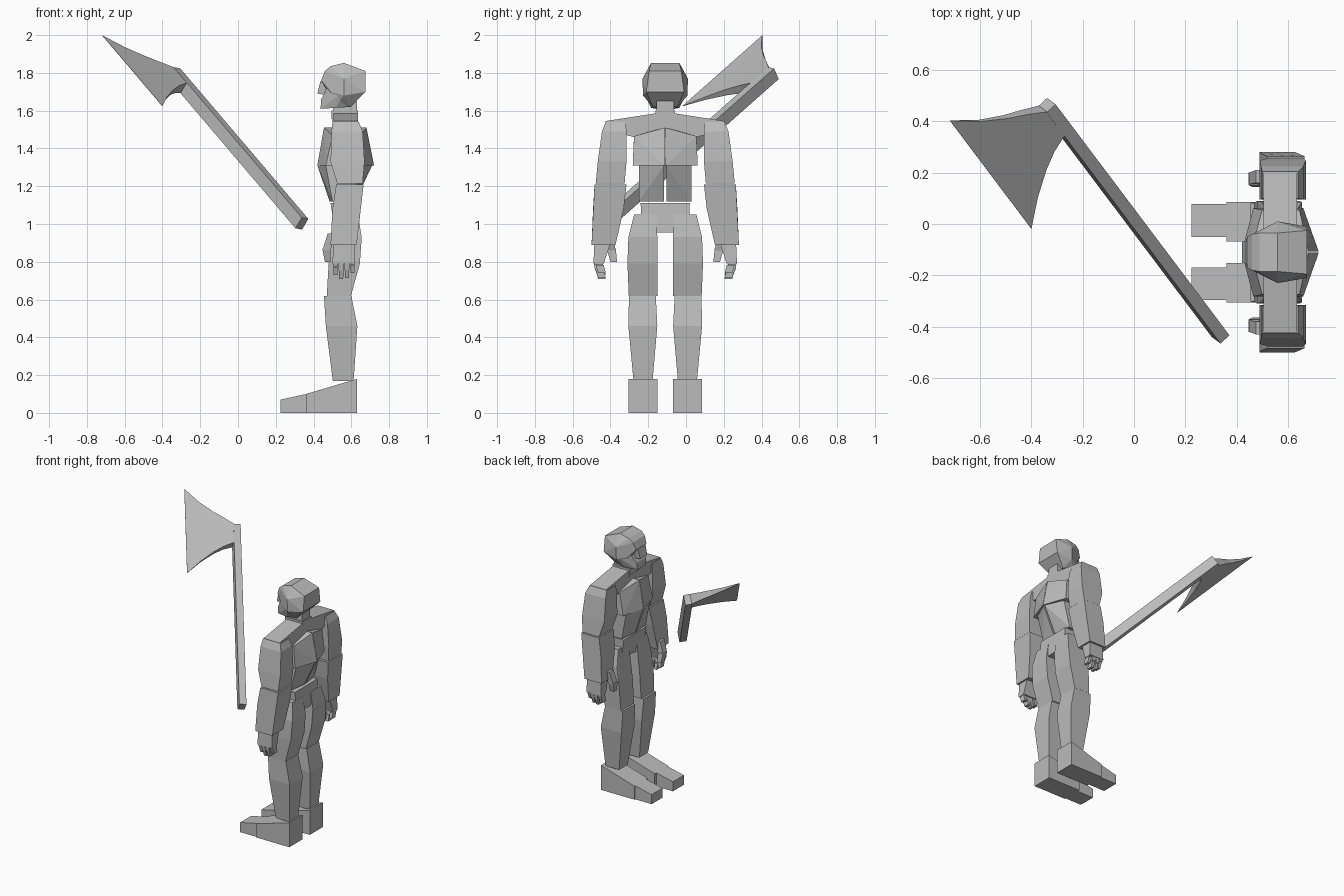
import bpy, bmesh
from mathutils import Vector

if "Cube" in bpy.data.objects:
    bpy.data.objects.remove(bpy.data.objects["Cube"])

stone = bpy.data.materials.new("plain_grey")
stone.use_nodes = True
grey = (0.5, 0.5, 0.5, 1)
stone.diffuse_color = grey
stone.node_tree.nodes["Principled BSDF"].inputs["Base Color"].default_value = grey

MID = -0.11  # lateral centre of the figure, which faces -x


def finish(bm, name):
    bmesh.ops.recalc_face_normals(bm, faces=bm.faces)
    mesh = bpy.data.meshes.new(name)
    bm.to_mesh(mesh)
    bm.free()
    mesh.materials.append(stone)
    bpy.context.collection.objects.link(bpy.data.objects.new(name, mesh))


def hull(name, points):
    """Faceted block wrapped round the points."""
    bm = bmesh.new()
    for p in points:
        bm.verts.new(p)
    bmesh.ops.convex_hull(bm, input=bm.verts)
    bmesh.ops.delete(bm, geom=[v for v in bm.verts if not v.link_faces], context='VERTS')
    bmesh.ops.dissolve_limit(bm, angle_limit=0.03, verts=bm.verts, edges=bm.edges)
    finish(bm, name)


def centred(name, points):
    """Block symmetric about the middle of the figure."""
    hull(name, [(x, MID + s * v, z) for x, v, z in points for s in (-1, 1)])


def paired(name, points):
    """One block on each side of the figure."""
    for side, s in (("right", 1), ("left", -1)):
        hull(side + "_" + name, [(x, MID + s * v, z) for x, v, z in points])


def ring(z, x0, x1, v0, v1):
    return [(x, v, z) for x in (x0, x1) for v in (v0, v1)]


def rings(*specs):
    return [p for spec in specs for p in ring(*spec)]


# Head
centred("skull", [
    (.56, .075, 1.853), (.49, .075, 1.835), (.46, .07, 1.81), (.44, .06, 1.76),
    (.675, .085, 1.81), (.675, .10, 1.70), (.56, .12, 1.77), (.56, .118, 1.68),
    (.595, .065, 1.62), (.49, .085, 1.70), (.52, .07, 1.63)])
centred("jaw", [
    (.437, .05, 1.61), (.44, .055, 1.66), (.48, .08, 1.73), (.56, .115, 1.70),
    (.595, .06, 1.62), (.52, .075, 1.615)])
centred("nose_guard", [
    (.437, .045, 1.757), (.42, .04, 1.69), (.455, .04, 1.685), (.49, .045, 1.77)])

# Neck
centred("neck", rings((1.54, .50, .63, 0, .05), (1.65, .505, .63, 0, .045)))
centred("collar", rings((1.555, .495, .635, 0, .052), (1.60, .495, .635, 0, .052)))

# Shoulders and torso
centred("shoulder_yoke", [(x, v, z) for x in (.505, .635) for v, z in (
    (.055, 1.585), (.315, 1.545), (.315, 1.50), (.165, 1.46))])
paired("chest", [
    (.455, .002, 1.51), (.50, .165, 1.47), (.645, .165, 1.465), (.68, .002, 1.51),
    (.42, .002, 1.31), (.465, .172, 1.31), (.66, .172, 1.31), (.72, .002, 1.31)])
paired("abdomen", [
    (.42, .006, 1.31), (.465, .14, 1.31), (.65, .14, 1.31), (.71, .006, 1.31),
    (.485, .006, 1.12), (.50, .14, 1.12), (.60, .14, 1.12), (.62, .006, 1.12)])
centred("pelvis", rings((1.11, .49, .63, 0, .13), (.955, .515, .64, 0, .125)))

# Arms
paired("upper_arm", rings(
    (1.54, .50, .64, .21, .315), (1.49, .495, .66, .205, .335),
    (1.33, .49, .67, .205, .357), (1.215, .525, .66, .215, .368)))
paired("forearm", rings(
    (1.21, .52, .665, .205, .374), (1.08, .50, .65, .22, .382),
    (.89, .49, .628, .263, .39)))

# Hands
paired("palm", rings((.90, .505, .615, .29, .375), (.79, .50, .62, .325, .38)))
paired("thumb_base", rings((.95, .475, .515, .27, .32), (.86, .447, .49, .265, .31)))
paired("thumb_tip", rings((.87, .446, .488, .262, .31), (.80, .46, .49, .255, .29)))
for i, drop in enumerate((.02, .0, .005, .03)):
    x = .503 + i * .03
    tip = .71 + drop
    paired(f"finger_{i + 1}_base", rings(
        (.80, x, x + .027, .335, .378), (tip + .045, x, x + .027, .33, .372)))
    paired(f"finger_{i + 1}_tip", rings(
        (tip + .043, x + .002, x + .025, .325, .368), (tip, x + .003, x + .024, .315, .355)))

# Legs
paired("thigh", rings(
    (1.05, .51, .635, .045, .165), (.93, .50, .655, .042, .195),
    (.79, .48, .645, .04, .20), (.62, .47, .598, .042, .193)))
paired("calf", rings(
    (.62, .455, .60, .05, .192), (.46, .465, .632, .042, .195),
    (.17, .502, .612, .067, .168)))

# Feet
paired("heel", rings((0, .36, .63, .042, .195)) +
       [(x, v, z) for x, z in ((.36, .10), (.63, .18)) for v in (.042, .195)])
paired("toe", rings((0, .225, .36, .06, .187)) +
       [(x, v, z) for x, z in ((.225, .07), (.36, .10)) for v in (.06, .187)])

# Axe frame: along the shaft, out to the blade, and across
top = Vector((-.315, .43, 1.77))
along = (top - Vector((.34, -.44, 1.0))).normalized()
out = Vector((-.73, -.67, .14))
out = (out - along * out.dot(along)).normalized()
across = along.cross(out)


def axe_point(s, t, n):
    return top + along * s + out * t + across * n


hull("axe_shaft", [axe_point(s, t, n) for s in (.05, -1.33)
                   for t in (-.024, .024) for n in (-.035, .035)])

# Flared blade: sections taper in thickness towards the cutting edge
bm = bmesh.new()
sections = []
for t, low, high, n in ((.02, -.09, .05, .034), (.09, -.12, .10, .025),
                        (.16, -.165, .145, .018), (.25, -.24, .215, .009),
                        (.343, -.335, .312, .001)):
    sections.append([bm.verts.new(axe_point(s, t, m)) for s, m in (
        (low, -n), (high, -n), (high, n), (low, n))])
for a, b in zip(sections, sections[1:]):
    for i in range(4):
        j = (i + 1) % 4
        bm.faces.new((a[i], a[j], b[j], b[i]))
bm.faces.new(sections[0])
bm.faces.new(sections[-1])
finish(bm, "axe_blade")
